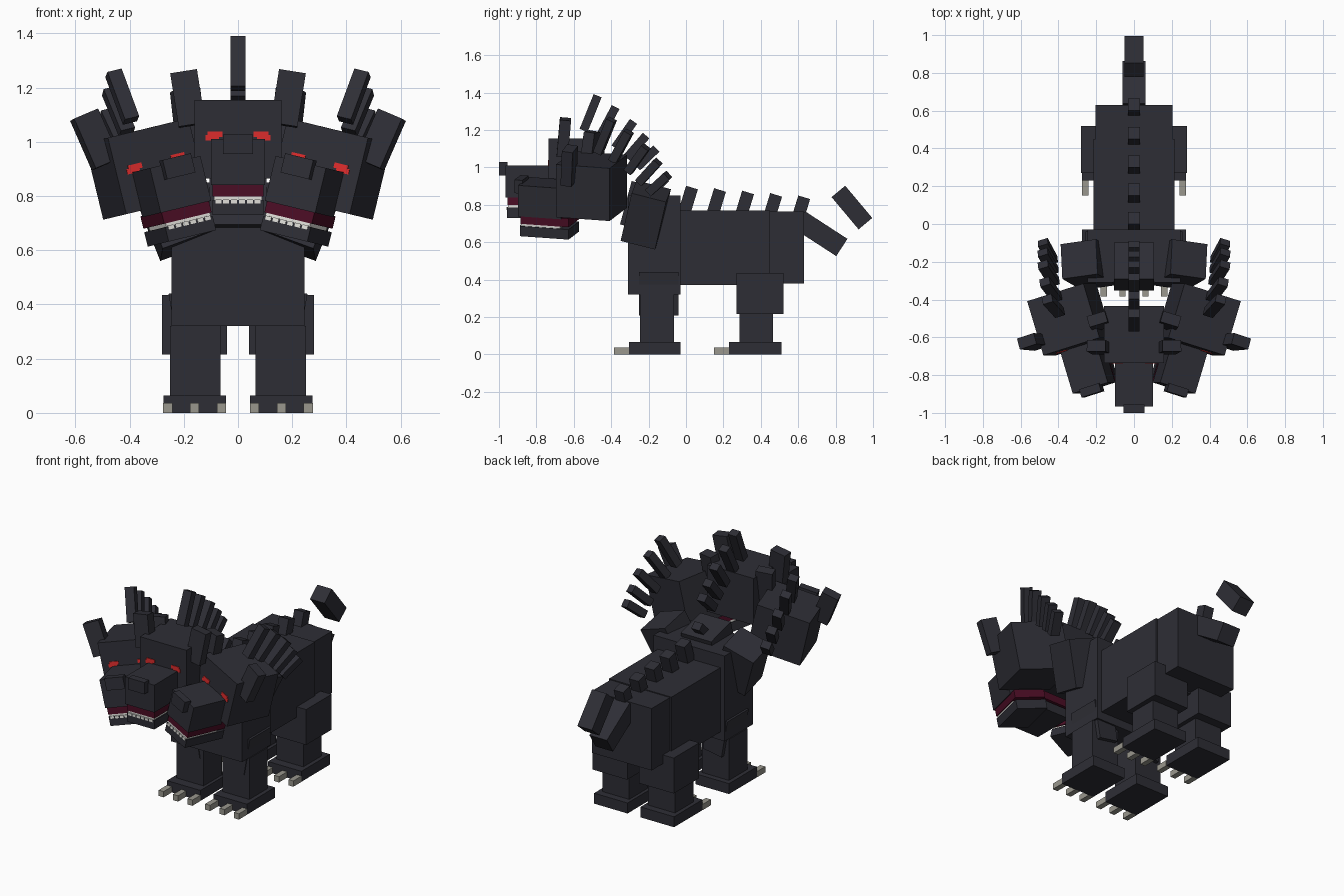
import bpy
import bmesh
from math import radians
from mathutils import Matrix, Vector, Euler

cube = bpy.data.objects.get("Cube")
if cube:
    bpy.data.objects.remove(cube)


def material(name, rgb):
    m = bpy.data.materials.new(name)
    m.use_nodes = True
    m.diffuse_color = (*rgb, 1)
    m.node_tree.nodes["Principled BSDF"].inputs["Base Color"].default_value = (*rgb, 1)
    return m


FUR = material("charcoal fur", (0.027, 0.027, 0.036))
RED = material("glowing red", (0.72, 0.025, 0.025))
GUM = material("dark maroon", (0.07, 0.004, 0.018))
TOOTH = material("ivory white", (0.75, 0.74, 0.7))
CLAW = material("claw grey", (0.32, 0.31, 0.27))


def box(name, centre, size, mat=FUR, rot=(0, 0, 0), frame=Matrix()):
    """Flat-sided block; rot in degrees, frame places it in a parent space."""
    turn = Euler([radians(a) for a in rot]).to_matrix().to_4x4()
    bm = bmesh.new()
    bmesh.ops.create_cube(bm, size=1)
    bm.transform(frame @ Matrix.Translation(centre) @ turn @ Matrix.Diagonal((*size, 1)))
    mesh = bpy.data.meshes.new(name)
    bm.to_mesh(mesh)
    bm.free()
    mesh.materials.append(mat)
    obj = bpy.data.objects.new(name, mesh)
    bpy.context.collection.objects.link(obj)
    return obj


def span(name, x, y, z, mat=FUR, frame=Matrix()):
    """Upright block given by its limits on each axis."""
    lo, hi = Vector((x[0], y[0], z[0])), Vector((x[1], y[1], z[1]))
    return box(name, (lo + hi) / 2, hi - lo, mat, frame=frame)


# Torso
span("chest", (-0.245, 0.245), (-0.31, -0.03), (0.32, 0.85))
span("belly", (-0.215, 0.215), (-0.07, 0.45), (0.37, 0.77))
span("rump", (-0.205, 0.205), (0.44, 0.63), (0.38, 0.765))

# Spine spikes
for i in range(5):
    box(f"spine_spike_{i + 1}", (0, 0.01 + 0.15 * i, 0.82 - 0.013 * i),
        (0.066, 0.066, 0.15), rot=(-17, 0, 0))

# Tail
box("tail_base", (0, 0.72, 0.645), (0.12, 0.27, 0.11), rot=(-33, 0, 0))
box("tail_tip", (0, 0.887, 0.785), (0.1, 0.225, 0.095), rot=(-50, 0, 0))


# Legs, paws and claws
def paw(name, s, y0, y1):
    xs = sorted((s * 0.045, s * 0.275))
    span(f"{name}_paw", xs, (y0, y1), (0, 0.065))
    for i in range(3):
        x = s * (0.061 + 0.099 * i)
        span(f"{name}_claw_{i + 1}", (x - 0.017, x + 0.017), (y0 - 0.08, y0), (0, 0.036), CLAW)


for s, side in ((1, "left"), (-1, "right")):
    shin = sorted((s * 0.065, s * 0.25))
    box(f"{side}_front_thigh", (s * 0.172, -0.145, 0.335), (0.13, 0.21, 0.235), rot=(0, s * 10, 0))
    span(f"{side}_front_shin", shin, (-0.245, -0.065), (0.05, 0.32))
    paw(f"{side}_front", s, -0.305, -0.03)
    span(f"{side}_back_thigh", sorted((s * 0.04, s * 0.28)), (0.27, 0.52), (0.215, 0.435))
    span(f"{side}_back_shin", shin, (0.285, 0.465), (0.05, 0.23))
    paw(f"{side}_back", s, 0.23, 0.51)
    box(f"{side}_neck", (s * 0.24, -0.215, 0.745), (0.2, 0.19, 0.28), rot=(-15, s * 20, s * -8))
box("middle_neck", (0, -0.225, 0.785), (0.21, 0.2, 0.24), rot=(-15, 0, 0))


# Heads: skull centre is the local origin, muzzle points to -y
MANE = [(0.075, 0.28, 22), (0.165, 0.23, 28), (0.255, 0.165, 35), (0.32, 0.1, 41), (0.375, 0.04, 46)]


def head(name, frame):
    def part(label, x, y, z, mat=FUR):
        span(f"{name}_{label}", (-x, x), y, z, mat, frame)

    part("skull", 0.16, (-0.15, 0.15), (-0.145, 0.145))
    part("muzzle", 0.1, (-0.38, -0.14), (-0.17, 0))
    part("nose", 0.056, (-0.415, -0.37), (-0.055, 0.018))
    part("gums", 0.094, (-0.37, -0.1), (-0.212, -0.165), GUM)
    part("tooth_row", 0.088, (-0.368, -0.15), (-0.225, -0.21), TOOTH)
    part("jaw", 0.094, (-0.372, -0.1), (-0.28, -0.225))
    for i in range(6):
        x = -0.0725 + 0.029 * i
        span(f"{name}_tooth_{i + 1}", (x - 0.011, x + 0.011), (-0.375, -0.365),
             (-0.237, -0.222), TOOTH, frame)
    for s, side in ((1, "left"), (-1, "right")):
        # Eye plates with a lower outer step
        span(f"{name}_{side}_eye", sorted((s * 0.058, s * 0.112)), (-0.154, -0.149),
             (0.008, 0.028), RED, frame)
        span(f"{name}_{side}_eye_corner", sorted((s * 0.07, s * 0.12)), (-0.154, -0.149),
             (-0.004, 0.016), RED, frame)
        box(f"{name}_{side}_ear", (s * 0.185, -0.068, 0.15), (0.1, 0.06, 0.2),
            rot=(-5, s * 9, 0), frame=frame)
    for i, (y, z, lean) in enumerate(MANE):
        box(f"{name}_mane_{i + 1}", (0, y, z), (0.056, 0.046, 0.2 - 0.014 * i),
            rot=(-lean, 0, 0), frame=frame)


head("middle_head", Matrix.Translation((0, -0.585, 1.01)))
for s, side in ((1, "left"), (-1, "right")):
    turn = Euler((radians(-4), radians(s * 13), radians(s * -17.5))).to_matrix().to_4x4()
    head(f"{side}_head", Matrix.Translation((s * 0.34, -0.505, 0.9)) @ turn)

# Small spike at the base of the middle mane
box("nape_spike", (0, -0.15, 0.9), (0.056, 0.046, 0.12), rot=(-45, 0, 0))
